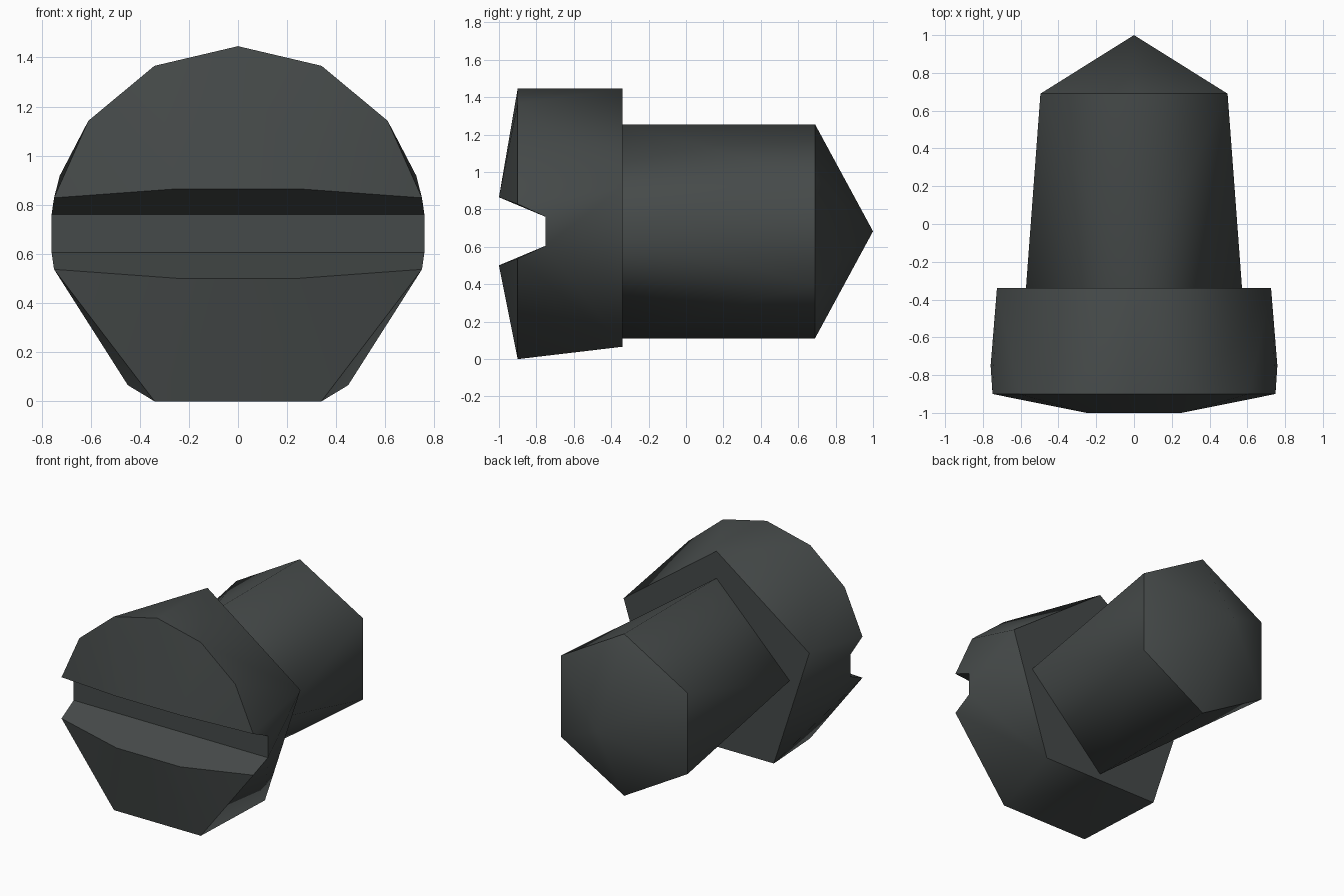
import bpy, bmesh
from math import sin, cos, radians

if "Cube" in bpy.data.objects:
    bpy.data.objects.remove(bpy.data.objects["Cube"])

CZ = 0.683                     # height of the screw axis
R_HEAD, R_SHAFT = 0.763, 0.572

mat = bpy.data.materials.new("dark_steel")
mat.diffuse_color = (0.06, 0.068, 0.067, 1)
mat.use_nodes = True
mat.node_tree.nodes["Principled BSDF"].inputs["Base Color"].default_value = mat.diffuse_color


def ring(r, y, angles):
    """Points on a circle round the axis, angles measured from the top."""
    return [(r * sin(radians(a)), y, CZ + r * cos(radians(a))) for a in angles]


def build(name, groups):
    """Mirror half-side faces across x = 0; edges between groups stay sharp."""
    bm = bmesh.new()
    tag = bm.faces.layers.int.new("group")
    for i, faces in enumerate(groups):
        for pts in faces:
            for s in (1, -1):
                f = bm.faces.new([bm.verts.new((s * x, y, z)) for x, y, z in pts])
                f[tag] = i
                f.smooth = True
    bmesh.ops.remove_doubles(bm, verts=bm.verts[:], dist=0.0005)
    bmesh.ops.recalc_face_normals(bm, faces=bm.faces[:])
    for e in bm.edges:
        e.smooth = len({f[tag] for f in e.link_faces}) == 1
    bm.faces.layers.int.remove(tag)
    me = bpy.data.meshes.new(name)
    bm.to_mesh(me)
    bm.free()
    me.materials.append(mat)
    ob = bpy.data.objects.new(name, me)
    bpy.context.collection.objects.link(ob)
    return ob


# Shared rings: rim at the front of the head, five-sided back, diamond shaft root
a0, a1, a2, a3, b3, b4 = ring(R_HEAD, -0.90, (0, 26.5, 53, 79, 101, 153.6))
p0, p1, p2 = ring(R_HEAD, -0.34, (0, 72, 144))
d0, d1, d2 = ring(R_SHAFT, -0.34, (0, 90, 180))
bm_, pm = (0, -0.90, b4[2]), (0, -0.34, p2[2])

# Slot: lips on the dome and floor corners
c, cm = (0.25, -1, 0.865), (0, -1, 0.865)
e, em = (0.25, -1, 0.501), (0, -1, 0.501)
s1, s1m = (0.759, -0.75, 0.76), (0, -0.75, 0.76)
s2, s2m = (0.759, -0.75, 0.606), (0, -0.75, 0.606)

build("screw_head", [
    # upper dome
    [(cm, c, a0), (c, a1, a0), (c, a2, a1), (c, a3, a2)],
    # lower dome
    [(em, e, b4, bm_), (e, b3, b4)],
    # slot walls and floor
    [(cm, c, a3, s1, s1m)],
    [(s1m, s1, s2, s2m)],
    [(s2m, s2, b3, e, em)],
    # side surface
    [(a0, a1, p0), (a1, p1, p0), (a1, a2, p1), (a2, a3, p1), (a3, s1, p1),
     (s1, s2, p1), (s2, p2, p1), (s2, b3, p2), (b3, b4, p2), (b4, bm_, pm, p2)],
    # back shoulder round the shaft
    [(p0, p1, d1, d0), (p1, p2, d2, d1), (p2, pm, d2)],
])

# Shaft blends from diamond to hexagon, then a pointed tip
h0, h1, h2, h3 = ring(R_SHAFT, 0.69, (0, 60, 120, 180))
tip = (0, 1, CZ)
build("screw_shaft", [
    [(d0, h0, h1), (d0, h1, d1), (d1, h1, h2), (d1, h2, d2), (d2, h2, h3)],
    [(h0, h1, tip), (h1, h2, tip), (h2, h3, tip)],
])
